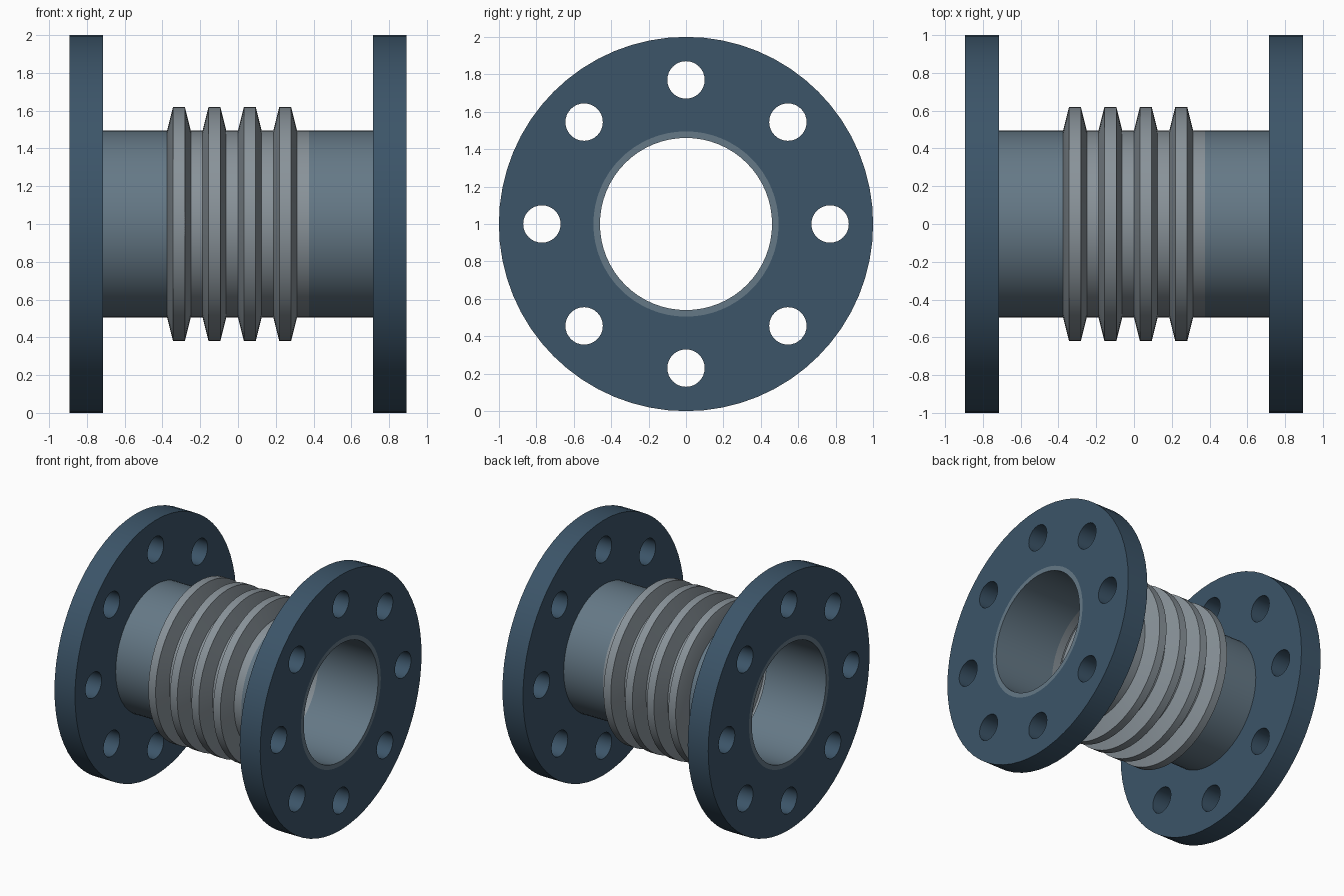
import bpy, bmesh
from math import cos, sin, tau

if "Cube" in bpy.data.objects:
    bpy.data.objects.remove(bpy.data.objects["Cube"])

SEG = 64
AXIS_Z = 1.0


def material(name, rgb):
    m = bpy.data.materials.new(name)
    m.diffuse_color = (*rgb, 1)
    m.use_nodes = True
    m.node_tree.nodes["Principled BSDF"].inputs["Base Color"].default_value = m.diffuse_color
    return m


def finish(bm, name, mat):
    bmesh.ops.recalc_face_normals(bm, faces=bm.faces)
    me = bpy.data.meshes.new(name)
    bm.to_mesh(me)
    bm.free()
    ob = bpy.data.objects.new(name, me)
    bpy.context.collection.objects.link(ob)
    ob.location.z = AXIS_Z
    me.materials.append(mat)
    bpy.ops.object.select_all(action='DESELECT')
    ob.select_set(True)
    bpy.context.view_layer.objects.active = ob
    bpy.ops.object.shade_smooth_by_angle(angle=0.4)
    return ob


def lathe(name, profile, mat):
    """Spin a closed (x, radius) profile around the x axis."""
    bm = bmesh.new()
    rings = [[bm.verts.new((x, r * cos(tau * i / SEG), r * sin(tau * i / SEG)))
              for i in range(SEG)] for x, r in profile]
    for a, b in zip(rings, rings[1:] + rings[:1]):
        for i in range(SEG):
            j = (i + 1) % SEG
            bm.faces.new((a[i], a[j], b[j], b[i]))
    return finish(bm, name, mat)


def flange(name, x0, x1, mat):
    """Disc with a bore and eight bolt holes, filled flat then extruded."""
    bm = bmesh.new()

    def circle(cy, cz, r, n):
        vs = [bm.verts.new((x0, cy + r * cos(tau * i / n), cz + r * sin(tau * i / n)))
              for i in range(n)]
        for a, b in zip(vs, vs[1:] + vs[:1]):
            bm.edges.new((a, b))

    circle(0, 0, 1.0, SEG)
    circle(0, 0, 0.495, SEG)
    for k in range(8):
        circle(0.77 * cos(tau * k / 8), 0.77 * sin(tau * k / 8), 0.1, 32)
    bmesh.ops.triangle_fill(bm, edges=bm.edges[:], use_beauty=True, normal=(1, 0, 0))
    ext = bmesh.ops.extrude_face_region(bm, geom=bm.faces[:], use_keep_orig=True)
    moved = [g for g in ext['geom'] if isinstance(g, bmesh.types.BMVert)]
    bmesh.ops.translate(bm, verts=moved, vec=(x1 - x0, 0, 0))
    return finish(bm, name, mat)


flange_mat = material("flange_blue", (0.045, 0.09, 0.14))
pipe_mat = material("pipe_steel", (0.13, 0.19, 0.24))
bellows_mat = material("bellows_grey", (0.25, 0.29, 0.32))

# Flanges and pipe stubs, one of each per side
for side, s in (("left", -1), ("right", 1)):
    flange(side + "_flange", s * 0.715, s * 0.893, flange_mat)
    lathe(side + "_pipe", [(s * 0.375, 0.46), (s * 0.893, 0.46),
                           (s * 0.893, 0.495), (s * 0.375, 0.495)], pipe_mat)

# Bellows: four thin-walled convolutions
PITCH, ROOT, CREST, WALL = 0.1875, 0.495, 0.62, 0.035
outer = []
for k in range(4):
    x = -0.375 + k * PITCH
    outer += [(x, ROOT), (x + PITCH / 6, CREST), (x + PITCH / 2, CREST),
              (x + PITCH * 2 / 3, ROOT)]
outer.append((0.375, ROOT))
inner = [(x, r - WALL) for x, r in reversed(outer)]
lathe("bellows", outer + inner, bellows_mat)
